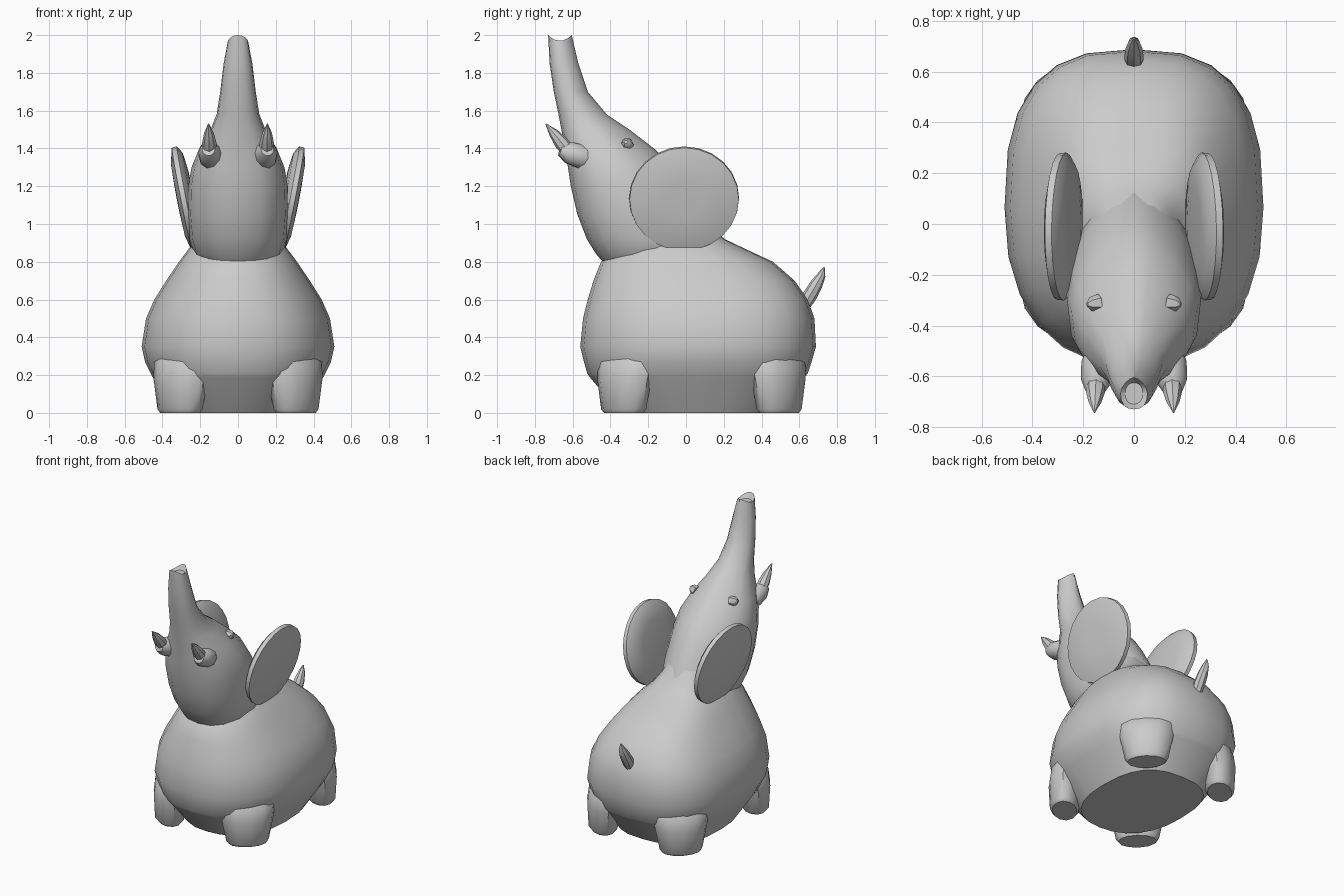
import bpy, math
from mathutils import Vector, Matrix

cube = bpy.data.objects.get("Cube")
if cube:
    bpy.data.objects.remove(cube)

grey = bpy.data.materials.new("plain_grey")
grey.use_nodes = True
colour = (0.6, 0.6, 0.6, 1)
grey.diffuse_color = colour
grey.node_tree.nodes["Principled BSDF"].inputs["Base Color"].default_value = colour


def skin(name, rings, angle=40):
    """Join equal rings of points into a closed solid."""
    n = len(rings[0])
    verts = [p for ring in rings for p in ring]
    faces = [list(range(n))[::-1], list(range(len(verts) - n, len(verts)))]
    for k in range(len(rings) - 1):
        for i in range(n):
            j = (i + 1) % n
            faces.append([k * n + i, k * n + j, k * n + n + j, k * n + n + i])
    mesh = bpy.data.meshes.new(name)
    mesh.from_pydata(verts, [], faces)
    mesh.materials.append(grey)
    obj = bpy.data.objects.new(name, mesh)
    bpy.context.collection.objects.link(obj)
    bpy.ops.object.select_all(action='DESELECT')
    obj.select_set(True)
    bpy.context.view_layer.objects.active = obj
    bpy.ops.object.shade_smooth_by_angle(angle=math.radians(angle))
    return obj


def level_ring(z, front, back, half_width, n, front_power, back_power):
    """Rounded horizontal outline, its front and back halves shaped apart."""
    pts = []
    for i in range(n):
        a = math.tau * i / n
        c, s = math.cos(a), math.sin(a)
        e = 2 / (back_power if s > 0 else front_power)
        x = half_width * math.copysign(abs(c) ** e, c)
        y = (front + back) / 2 + (back - front) / 2 * math.copysign(abs(s) ** e, s)
        pts.append(Vector((x, y, z)))
    return pts


def tapered(name, stations, n):
    """Round limb through (centre, radius) stations, square to its axis."""
    axis = Vector(stations[-1][0]) - Vector(stations[0][0])
    turn = axis.to_track_quat('Z', 'Y')
    rings = []
    for centre, r in stations:
        rings.append([Vector(centre) + turn @ Vector((r * math.cos(math.tau * i / n),
                      r * math.sin(math.tau * i / n), 0)) for i in range(n)])
    return skin(name, rings)


def leg(name, x, y, angle, stations, n=12):
    """Oval leg facing a corner: outward shift, height, depth, width."""
    place = Matrix.Translation((x, y, 0)) @ Matrix.Rotation(angle, 4, 'Z')
    return skin(name, [[place @ Vector((out + d * math.cos(math.tau * i / n),
                w * math.sin(math.tau * i / n), z)) for i in range(n)]
                for out, z, d, w in stations])


# Body with a tapered belly, flat base and neck: height, front, back, half width
body = [(0, -.35, .49, .33), (.19, -.51, .63, .452), (.21, -.523, .645, .463),
        (.27, -.54, .665, .492), (.35, -.56, .688, .51), (.5, -.545, .68, .487),
        (.6, -.52, .645, .443), (.7, -.49, .575, .38), (.8, -.45, .46, .312),
        (.87, -.36, .31, .26), (.92, -.3, .205, .21), (.99, -.25, .13, .165),
        (1.1, -.25, .05, .12)]
skin("body", [level_ring(*r, 24, 2.3, 2.7) for r in body], 35)

# Head running up into the raised trunk
head = [(.805, -.445, .1, .2), (.84, -.475, .17, .232), (.92, -.525, .16, .257),
        (1.05, -.575, .1, .268), (1.2, -.61, .01, .264), (1.3, -.625, -.06, .246),
        (1.4, -.64, -.17, .205), (1.5, -.66, -.3, .145), (1.58, -.675, -.42, .113),
        (1.7, -.7, -.52, .094), (1.85, -.722, -.57, .076), (1.97, -.73, -.605, .053)]
rings = [level_ring(*r, 16, 2.4, 1.65) for r in head]
# Trunk lip raised at front and back, with a shallow nostril
for p in rings[-1]:
    p.z += .03 * ((p.y + .6675) / .0625) ** 2
rings.append(level_ring(1.96, -.71, -.625, .035, 16, 2.2, 2.2))
skin("head_and_trunk", rings, 35)

for side, word in ((1, "left"), (-1, "right")):
    # Legs, wide across the corners, with tops turning in under the body
    for name, y, end in (("front", -.33, -1), ("rear", .493, 1)):
        leg(f"{word}_{name}_leg", side * .307, y, math.atan2(end, side),
            [(0, 0, .08, .125), (0, .02, .095, .14), (-.005, .18, .108, .172),
             (-.02, .27, .11, .185), (-.09, .36, .1, .16)])

    # Ears: leaning discs with rounded rims, offset outward, radius
    profile = [(-.04, .15), (-.03, .24), (-.005, .28), (.022, .278), (.042, .2), (.046, .1)]
    place = (Matrix.Translation((side * .276, -.01, 1.135))
             @ Matrix.Rotation(side * math.radians(1), 4, 'Z')
             @ Matrix.Rotation(side * math.radians(11), 4, 'Y'))
    ear = []
    for off, r in profile:
        ear.append([place @ Vector((side * off, 1.04 * r * math.cos(math.tau * i / 24),
                    r * math.sin(math.tau * i / 24))) for i in range(24)])
    skin(f"{word}_ear", ear, 50)

    # Tusks in their sockets
    tapered(f"{word}_tusk_socket",
            [((side * .13, -.5, 1.34), .055), ((side * .142, -.55, 1.355), .066),
             ((side * .15, -.62, 1.378), .06), ((side * .155, -.665, 1.395), .035)], 10)
    tapered(f"{word}_tusk",
            [((side * .15, -.61, 1.37), .036), ((side * .152, -.66, 1.43), .038),
             ((side * .154, -.7, 1.48), .026), ((side * .156, -.742, 1.53), .003)], 8)

    # Eyes
    tapered(f"{word}_eye",
            [((side * .135, -.31, 1.42), .035), ((side * .17, -.315, 1.43), .028),
             ((side * .184, -.318, 1.435), .01)], 6)

# Tail
tapered("tail", [((0, .61, .54), .03), ((0, .655, .62), .038), ((0, .69, .68), .034),
                 ((0, .718, .73), .022), ((0, .732, .77), .004)], 8)
